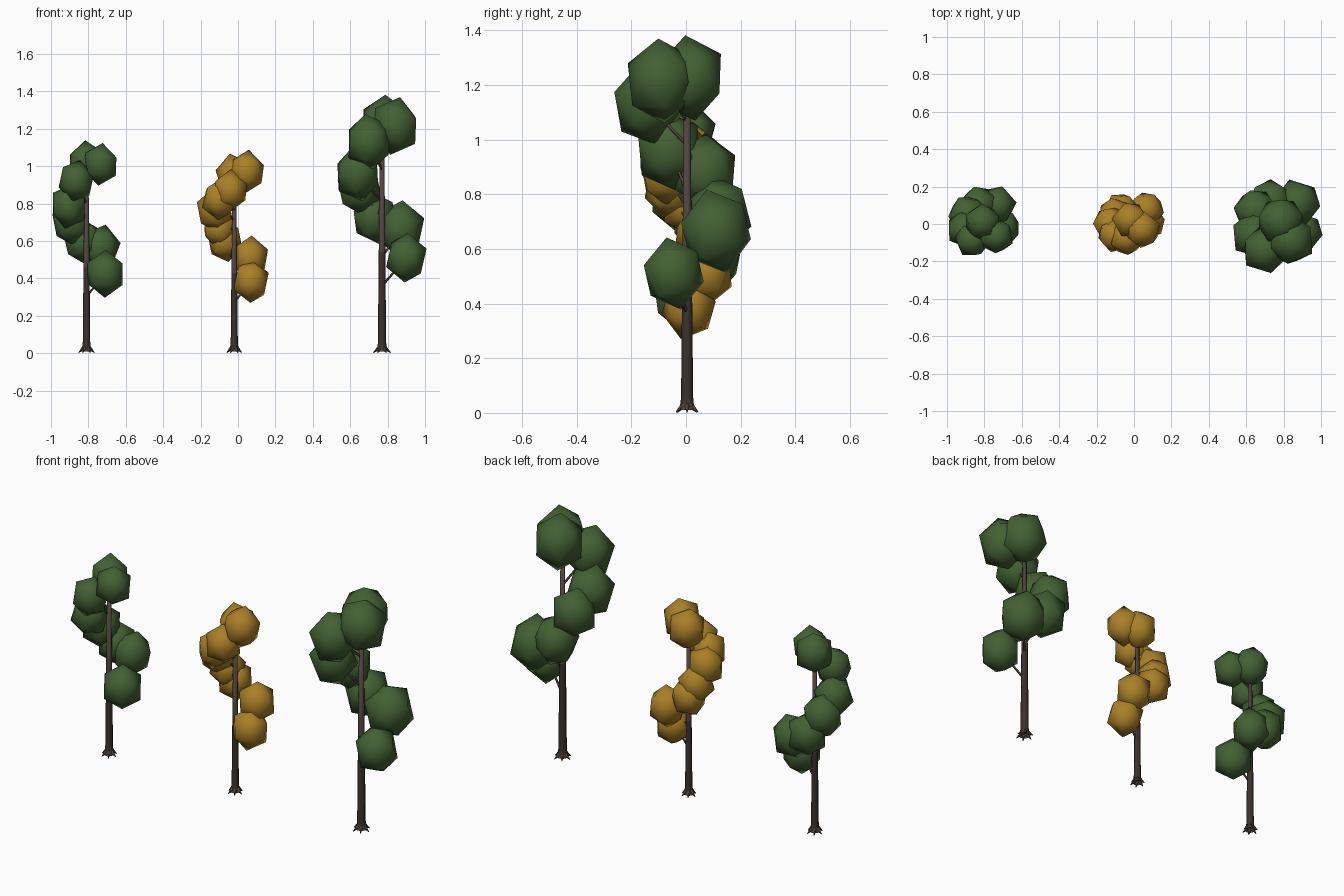
import bpy, bmesh, math, random
from mathutils import Matrix, Vector, Euler

if "Cube" in bpy.data.objects:
    bpy.data.objects.remove(bpy.data.objects["Cube"])
random.seed(4)


def material(name, rgb):
    m = bpy.data.materials.new(name)
    m.use_nodes = True
    m.diffuse_color = (*rgb, 1)
    bsdf = m.node_tree.nodes["Principled BSDF"]
    bsdf.inputs["Base Color"].default_value = (*rgb, 1)
    bsdf.inputs["Roughness"].default_value = 0.9
    return m


green = material("leaf green", (0.055, 0.12, 0.033))
gold = material("leaf gold", (0.4, 0.215, 0.02))
bark = material("brown bark", (0.085, 0.06, 0.05))
dark_bark = material("dark lower bark", (0.042, 0.031, 0.026))


def finish(name, bm, *mats):
    mesh = bpy.data.meshes.new(name)
    for f in bm.faces:
        f.smooth = True
    bm.to_mesh(mesh)
    bm.free()
    for m in mats:
        mesh.materials.append(m)
    obj = bpy.data.objects.new(name, mesh)
    bpy.context.collection.objects.link(obj)
    return obj


def cone(bm, a, b, r1, r2, sides):
    """Tapered stick from a to b."""
    a, b = Vector(a), Vector(b)
    turn = (b - a).to_track_quat('Z', 'Y').to_matrix().to_4x4()
    bmesh.ops.create_cone(bm, cap_ends=True, segments=sides, radius1=r1, radius2=r2,
                          depth=(b - a).length,
                          matrix=Matrix.Translation((a + b) / 2) @ turn)


def lathe(bm, centre, profile, sides):
    """Rings of (radius, height) joined into a tube."""
    rings = []
    for r, z in profile:
        rings.append([bm.verts.new((centre.x + r * math.cos(math.tau * i / sides),
                                    centre.y + r * math.sin(math.tau * i / sides), z))
                      for i in range(sides)])
    for low, high in zip(rings, rings[1:]):
        for i in range(sides):
            j = (i + 1) % sides
            bm.faces.new((low[i], low[j], high[j], high[i]))
    bm.faces.new(rings[-1])


def tree(label, x, height, girth, leaf, size, clumps):
    base = Vector((x, 0.004, 0))

    # trunk, darker on the lower half
    bm = bmesh.new()
    lathe(bm, base, [(girth * 1.5, 0.01), (girth * 1.1, 0.035), (girth, 0.06),
                     (girth * 0.8, height * 0.45), (girth * 0.5, height)], 8)
    for f in bm.faces:
        z = f.calc_center_median().z
        f.material_index = 1 if 0.04 < z < height * 0.45 else 0
    finish(label + "_trunk", bm, bark, dark_bark)

    # roots spreading at the foot
    bm = bmesh.new()
    for i in range(6):
        d = Vector((math.cos(math.tau * i / 6), math.sin(math.tau * i / 6), 0))
        cone(bm, base + d * girth * 0.6 + Vector((0, 0, 0.03)),
             base + d * girth * 2.1 + Vector((0, 0, 0.003)), 0.013, 0.002, 5)
    finish(label + "_roots", bm, bark)

    # branches, one to each leaf clump
    bm = bmesh.new()
    for dx, dy, z, s in clumps[:-1]:
        cone(bm, base + Vector((0, 0, z - size * 0.95)),
             (x + dx, dy, z), girth * 0.33, girth * 0.2, 5)
    finish(label + "_branches", bm, bark)

    # leaf clumps spiralling up the trunk
    for n, (dx, dy, z, s) in enumerate(clumps):
        bm = bmesh.new()
        tilt = Euler([random.uniform(-0.25, 0.25), random.uniform(-0.25, 0.25),
                      random.uniform(0, math.tau)]).to_matrix().to_4x4()
        stretch = Matrix.Diagonal((0.86, 0.86, 1, 1))
        bmesh.ops.create_icosphere(bm, subdivisions=1, radius=size * s,
                                   matrix=Matrix.Translation((x + dx, dy, z)) @ stretch @ tilt)
        finish(f"{label}_leaf_clump_{n + 1}", bm, leaf)


# each clump: offset x, offset y, height, relative size
tree("tall_green_tree", 0.77, 1.2, 0.022, green, 0.158, [
    (.13, -.045, .51, .86), (.10, .11, .665, 1), (-.04, .12, .725, .92),
    (-.12, .07, .88, .92), (-.13, -.06, .96, .95), (-.07, -.14, 1.13, .97),
    (.07, -.09, 1.215, 1), (.015, .015, 1.225, 1)])

tree("golden_tree", -0.02, 0.95, 0.019, gold, 0.12, [
    (.09, .01, .385, 1), (.085, .075, .51, 1), (-.05, .075, .6, .95),
    (-.08, .05, .67, .95), (-.105, 0, .765, .98), (-.08, -.06, .82, .95),
    (-.02, -.075, .87, .95), (.065, -.03, .97, 1), (0, .02, .95, 1)])

tree("small_green_tree", -0.81, 1.02, 0.02, green, 0.128, [
    (.10, -.02, .425, 1), (.075, .10, .565, 1), (-.02, .10, .6, 1),
    (-.08, .05, .70, 1), (-.095, -.03, .785, .95), (-.055, -.085, .92, .9),
    (.075, -.065, 1.01, .9), (0, .01, 1.02, .94)])
